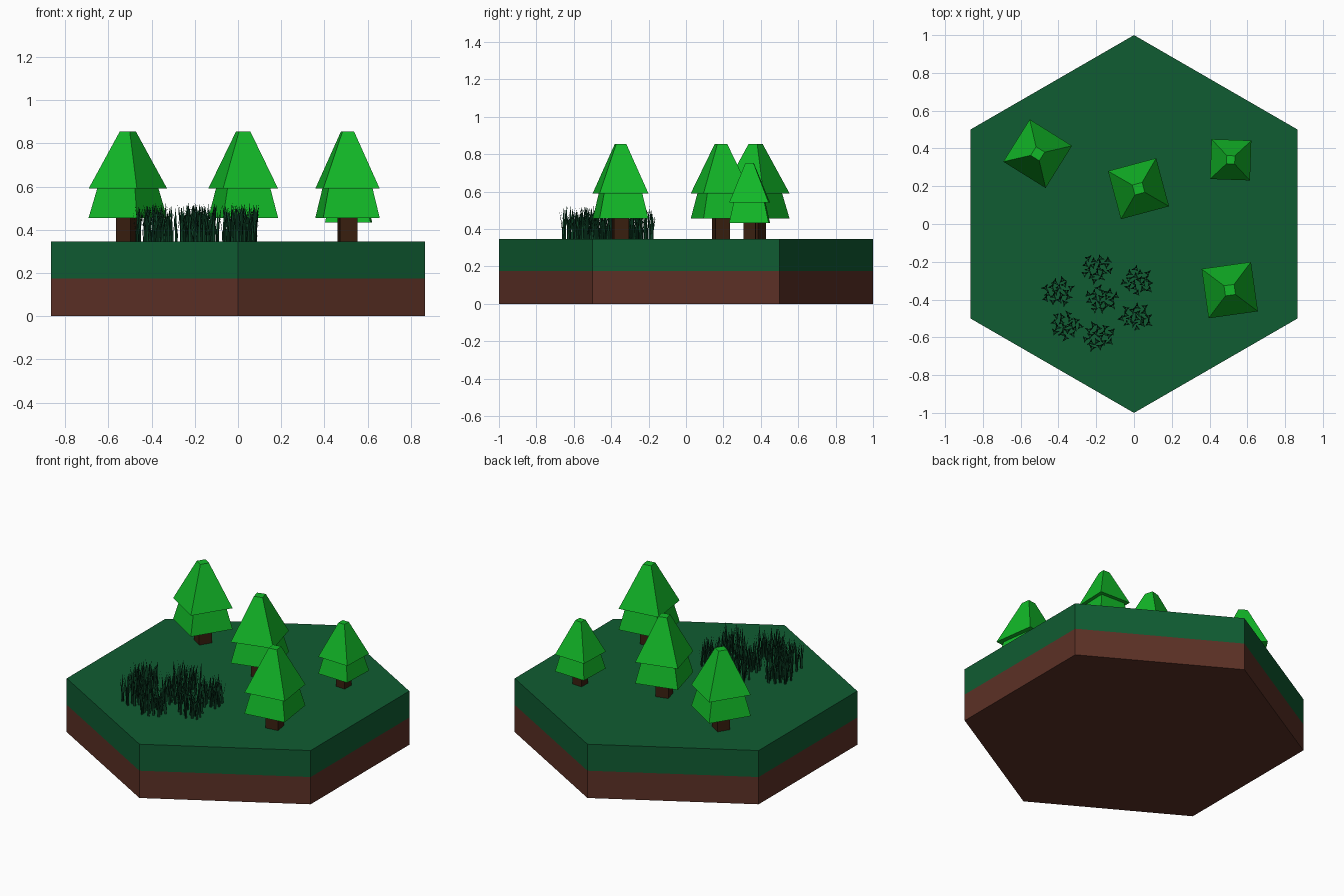
import bpy
import bmesh
import math
import random
from mathutils import Matrix, Vector

random.seed(4)
cube = bpy.data.objects.get("Cube")
if cube:
    bpy.data.objects.remove(cube, do_unlink=True)


def material(name, rgb):
    m = bpy.data.materials.new(name)
    m.use_nodes = True
    m.diffuse_color = (*rgb, 1)
    m.node_tree.nodes["Principled BSDF"].inputs["Base Color"].default_value = (*rgb, 1)
    return m


SOIL = material("soil brown", (0.107, 0.03, 0.019))
TURF = material("turf green", (0.005, 0.107, 0.032))
LEAF = material("leaf green", (0.006, 0.485, 0.021))
BARK = material("bark brown", (0.042, 0.014, 0.005))
GRASS = material("grass dark green", (0.004, 0.055, 0.02))


def finish(name, bm, materials):
    mesh = bpy.data.meshes.new(name)
    bm.to_mesh(mesh)
    bm.free()
    for m in materials:
        mesh.materials.append(m)
    obj = bpy.data.objects.new(name, mesh)
    bpy.context.collection.objects.link(obj)
    return obj


def loft(bm, sides, start, rings):
    """Closed solid through regular polygons given as (radius, height)."""
    loops = []
    for r, z in rings:
        angles = [start + math.tau * i / sides for i in range(sides)]
        loops.append([bm.verts.new((r * math.cos(a), r * math.sin(a), z)) for a in angles])
    bm.faces.new(loops[0][::-1])
    bm.faces.new(loops[-1])
    for low, high in zip(loops, loops[1:]):
        for i in range(sides):
            j = (i + 1) % sides
            bm.faces.new((low[i], low[j], high[j], high[i]))


# Hexagonal ground tile: soil below, turf above
GROUND = 0.345
bm = bmesh.new()
loft(bm, 6, math.pi / 2, [(1, 0), (1, 0.175), (1, GROUND)])
for f in bm.faces:
    f.material_index = int(f.calc_center_median().z > 0.175)
finish("ground_tile", bm, [SOIL, TURF])


# Trees: square trunk and two square tiers of leaves
def tree_part(name, mat, rings, place):
    bm = bmesh.new()
    loft(bm, 4, math.pi / 4, [(half * math.sqrt(2), z) for half, z in rings])
    bm.transform(place)
    finish(name, bm, [mat])


TREES = {
    "front_left_tree": (0.507, -0.35, 8, 1),
    "middle_tree": (0.024, 0.187, 15, 1),
    "back_right_tree": (-0.51, 0.372, -32, 1),
    "back_left_tree": (0.512, 0.34, -2, 0.8),
}
for name, (x, y, turn, size) in TREES.items():
    place = (Matrix.Translation((x, y, GROUND))
             @ Matrix.Rotation(math.radians(turn), 4, "Z") @ Matrix.Scale(size, 4))
    tree_part(name + "_trunk", BARK, [(0.04, 0), (0.04, 0.13)], place)
    tree_part(name + "_lower_leaves", LEAF, [(0.132, 0.11), (0.102, 0.25)], place)
    tree_part(name + "_upper_leaves", LEAF, [(0.132, 0.245), (0.027, 0.51)], place)


# Grass: clumps of tufts, each tuft three blades that curve outwards
def add_blade(bm, base, angle, height, reach):
    out = Vector((math.cos(angle), math.sin(angle), 0))
    side = Vector((-out.y, out.x, 0))
    pairs = []
    for t in (0, 0.4, 0.75):
        mid = base + out * (0.004 + reach * t ** 2) + Vector((0, 0, height * t))
        half = 0.0065 * (1 - 0.6 * t)
        pairs.append([bm.verts.new(mid - side * half), bm.verts.new(mid + side * half)])
    tip = bm.verts.new(base + out * (0.004 + reach) + Vector((0, 0, height)))
    for (a, b), (c, d) in zip(pairs, pairs[1:]):
        bm.faces.new((a, b, d, c))
    bm.faces.new((*pairs[-1], tip))


CLUMPS = [(-0.2, -0.235), (0.02, -0.305), (-0.17, -0.4), (-0.4, -0.36),
          (-0.36, -0.535), (0.01, -0.49), (-0.19, -0.595)]
TUFTS = 17
GOLDEN = math.pi * (3 - math.sqrt(5))
for n, (x, y) in enumerate(CLUMPS):
    bm = bmesh.new()
    for k in range(TUFTS):
        r = 0.082 * math.sqrt((k + 0.5) / TUFTS)
        a = k * GOLDEN + n
        base = Vector((x + r * math.cos(a), y + r * 0.85 * math.sin(a), GROUND))
        spin = random.uniform(0, math.tau)
        for i in range(3):
            add_blade(bm, base, spin + i * math.tau / 3,
                      random.uniform(0.12, 0.18), random.uniform(0.014, 0.022))
    finish(f"grass_clump_{n + 1}", bm, [GRASS])
